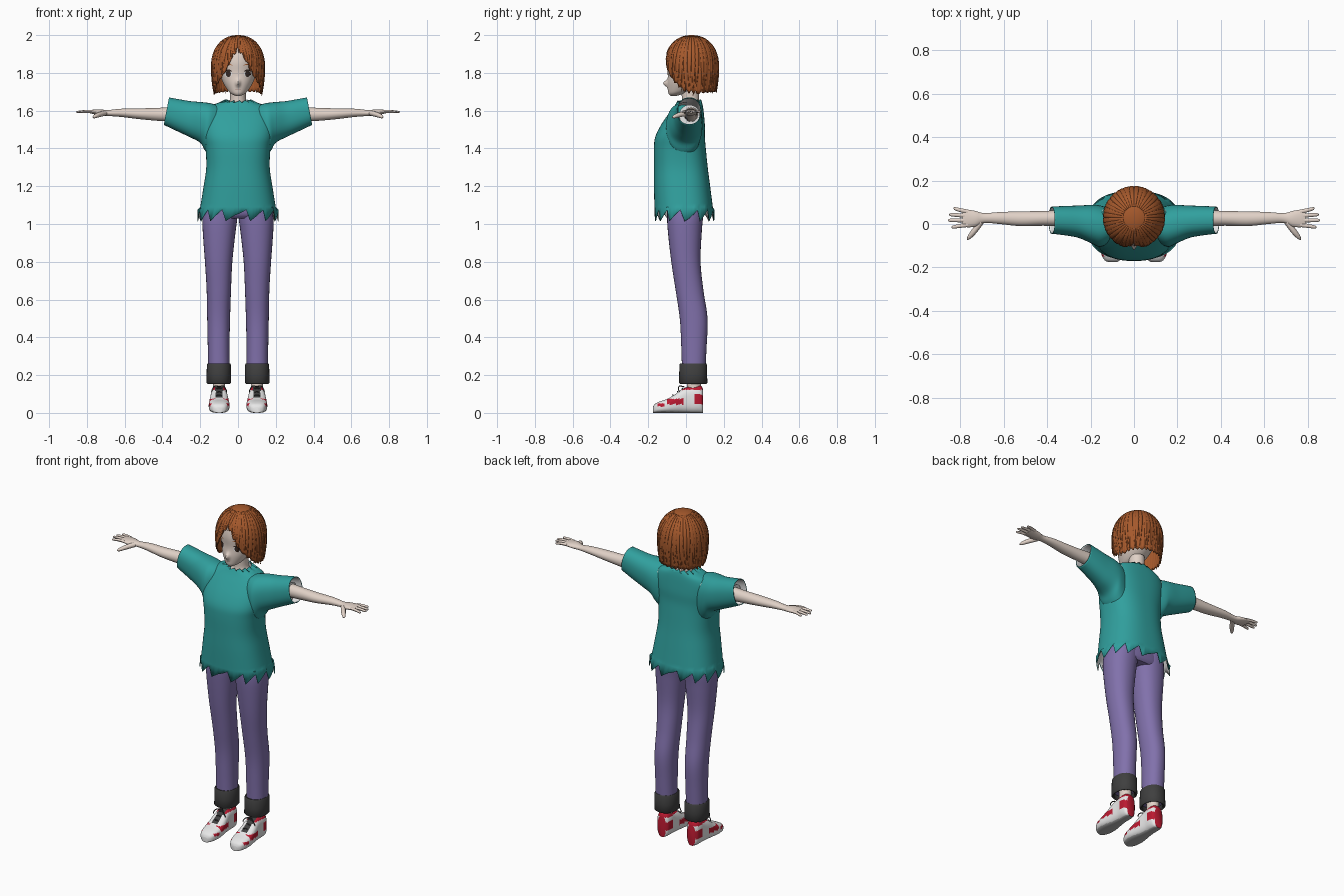
import bpy, bmesh, random
from math import sin, cos, pi, exp
from mathutils import Vector
from mathutils.bvhtree import BVHTree

random.seed(4)
if "Cube" in bpy.data.objects:
    bpy.data.objects.remove(bpy.data.objects["Cube"], do_unlink=True)


def material(name, r, g, b):
    m = bpy.data.materials.new(name)
    m.use_nodes = True
    m.diffuse_color = (r, g, b, 1)
    m.node_tree.nodes["Principled BSDF"].inputs["Base Color"].default_value = (r, g, b, 1)
    return m


SKIN = material("skin", .75, .64, .57)
HAIR = material("auburn hair", .38, .1, .025)
TEAL = material("teal cloth", .03, .35, .34)
PURPLE = material("purple denim", .22, .165, .41)
CHARCOAL = material("charcoal", .05, .05, .05)
WHITE = material("white", .82, .82, .82)
RED = material("red leather", .5, .01, .03)
GREY = material("sole grey", .45, .45, .45)
BROWN = material("dark brown", .04, .025, .02)
LIP = material("lip", .5, .3, .26)


def smooth(rows, n=5):
    """Catmull-Rom subdivision of rows of numbers."""
    out = []
    for i in range(len(rows) - 1):
        quad = [rows[max(i - 1, 0)], rows[i], rows[i + 1], rows[min(i + 2, len(rows) - 1)]]
        for k in range(n):
            t = k / n
            out.append([.5 * (2 * b + (c - a) * t + (2 * a - 5 * b + 4 * c - d) * t * t
                              + (3 * b - a - 3 * c + d) * t ** 3) for a, b, c, d in zip(*quad)])
    return out + [list(rows[-1])]


def oval(centre, u, v, n=32, p=2.0):
    """Superellipse ring around centre with half axes u and v."""
    power = lambda s: (1 if s >= 0 else -1) * abs(s) ** (2 / p)
    return [Vector(centre) + Vector(u) * power(cos(2 * pi * k / n))
            + Vector(v) * power(sin(2 * pi * k / n)) for k in range(n)]


def flat_ring(z, x0, x1, y0, y1, n=32, p=2.0):
    return oval(((x0 + x1) / 2, (y0 + y1) / 2, z), ((x1 - x0) / 2, 0, 0), (0, (y1 - y0) / 2, 0), n, p)


def loft(name, rings, mats, caps=True, closed=True, shell=0, mirror=False, angle=40):
    bm = bmesh.new()
    vs = [[bm.verts.new(p) for p in r] for r in rings]
    n = len(vs[0])
    for a, b in zip(vs, vs[1:]):
        for k in range(n if closed else n - 1):
            j = (k + 1) % n
            bm.faces.new((a[k], a[j], b[j], b[k]))
    if caps:
        bm.faces.new(vs[0][::-1])
        bm.faces.new(vs[-1])
    bmesh.ops.remove_doubles(bm, verts=bm.verts, dist=.00005)
    bmesh.ops.recalc_face_normals(bm, faces=bm.faces)
    mesh = bpy.data.meshes.new(name)
    bm.to_mesh(mesh)
    bm.free()
    ob = bpy.data.objects.new(name, mesh)
    bpy.context.collection.objects.link(ob)
    for m in mats:
        mesh.materials.append(m)
    if shell:
        s = ob.modifiers.new("shell", "SOLIDIFY")
        s.thickness, s.offset = shell, -1
        s.material_offset = len(mats) - 1
    bpy.ops.object.select_all(action="DESELECT")
    ob.select_set(True)
    bpy.context.view_layer.objects.active = ob
    bpy.ops.object.shade_smooth_by_angle(angle=angle * pi / 180)
    if mirror:
        m = ob.modifiers.new("mirror", "MIRROR")
        m.use_mirror_merge = False
    return ob


def tube(name, points, mat, n=10, flat=1.0):
    """Rounded tapering tube through (x, y, z, radius) points, mirrored to both sides."""
    pts = smooth(points, 4)
    rings = []
    for i, (x, y, z, r) in enumerate(pts):
        d = Vector(pts[min(i + 1, len(pts) - 1)][:3]) - Vector(pts[max(i - 1, 0)][:3])
        u = d.cross(Vector((0, 0, 1))).normalized()
        v = d.cross(u).normalized()
        rings.append(oval((x, y, z), u * r, v * r * flat, n))
    return loft(name, rings, [mat], mirror=True)


# Head with a small nose
head_rows = [(1.678, .012, -.082, -.05), (1.69, .036, -.092, -.01), (1.71, .056, -.096, .04),
             (1.75, .08, -.098, .09), (1.8, .098, -.094, .125), (1.86, .105, -.098, .14),
             (1.92, .095, -.085, .13), (1.96, .06, -.05, .09), (1.975, .02, -.01, .05)]
rings = [flat_ring(z, -w, w, a, b, 96) for z, w, a, b in smooth(head_rows)]
for p in (p for r in rings for p in r if p.y < 0):
    p.y -= .024 * exp(-(p.x / .011) ** 2 - ((p.z - 1.745) / .016) ** 2)
head = loft("head", rings, [SKIN])
tree = BVHTree.FromPolygons([v.co for v in head.data.vertices], [f.vertices[:] for f in head.data.polygons])


# Face details, thin plates laid on the head
def face_plate(name, cx, cz, rx, rz, lift, mat, both=True, bend=0):
    rings = []
    for s in (.001, .35, .7, 1):
        ring = []
        for k in range(24):
            x, z = rx * s * cos(k * pi / 12), rz * s * sin(k * pi / 12)
            hit = tree.ray_cast(Vector((cx + x, -1, cz + z - bend * x * x)), Vector((0, 1, 0)))[0]
            ring.append(hit - Vector((0, lift, 0)))
        rings.append(ring)
    ob = loft(name, rings, [mat], caps=False, mirror=both)
    if sum(f.normal.y for f in ob.data.polygons) > 0:
        ob.data.flip_normals()


face_plate("eye_whites", .052, 1.795, .021, .017, .001, WHITE)
face_plate("irises", .051, 1.796, .013, .018, .002, BROWN)
face_plate("eyelashes", .053, 1.815, .024, .004, .003, BROWN, bend=15)
face_plate("eyebrows", .052, 1.845, .022, .0025, .002, HAIR, bend=10)
face_plate("mouth", 0, 1.713, .015, .002, .001, LIP, both=False)

# Neck
loft("neck", [flat_ring(*r) for r in smooth([(1.58, -.08, .08, -.04, .08), (1.625, -.06, .06, -.03, .077),
     (1.65, -.044, .044, -.022, .07), (1.72, -.043, .043, -.025, .07)])], [SKIN])


# Hair: a bob cap with strand ridges, then overlapping pointed locks
def hair_point(a, z, scale=1.0):
    if z > 1.83:
        r = max(0, 1 - ((z - 1.83) / .17) ** 2.2) ** .4545
    else:
        r = 1 - .1 * ((1.83 - z) / .14) ** 2
    return Vector((.141 * sin(a) * r * scale, .03 - .143 * cos(a) * r * scale, z))


HEM = smooth([(0, 1.925), (.25, 1.875), (.5, 1.81), (.75, 1.77), (1, 1.735), (1.3, 1.7),
              (1.7, 1.69), (2.4, 1.7), (3.2, 1.705)])


def hem_height(a):
    a = abs(a)
    for (a0, z0), (a1, z1) in zip(HEM, HEM[1:]):
        if a <= a1:
            return z0 + (z1 - z0) * (a - a0) / (a1 - a0)
    return HEM[-1][1]


columns, levels = 192, 26
jag = [random.uniform(.004, .022) for _ in range(columns // 6 + 1)]
rings = []
for i in range(levels + 1):
    t = i / levels
    ring = []
    for k in range(columns):
        a = -pi + 2 * pi * k / columns
        tip = hem_height(a) + jag[k // 6] * abs((k % 6) - 2.5) / 2.5 - .005
        ridge = 1 + .014 * abs(sin(a * 24)) * min(1, t * 2)
        ring.append(hair_point(a, 2 - (2 - tip) * t * t, ridge))
    rings.append(ring)
loft("hair_cap", rings, [HAIR], caps=False, shell=.006, angle=50)
for i in range(40):
    a = -pi + 2 * pi * (i + .5) / 40
    low, sway = hem_height(a) - random.uniform(-.005, .012), random.uniform(-.06, .06)
    rings = []
    for j in range(13):
        t = j / 12
        z = 1.992 - (1.992 - low) * t ** 1.8
        w = .085 * (1 - t ** 4) + .002
        rings.append([hair_point(a + sway * t + w * s, z, 1.01 + .012 * (1 - s * s)) for s in (-1, -.5, 0, .5, 1)])
    loft("hair_lock", rings, [HAIR], caps=False, closed=False, shell=.003)

# Shirt body with torn hem and collar, pale inside
shirt_rows = [(1.09, .2, -.167, .142), (1.2, .182, -.17, .128), (1.3, .168, -.17, .115),
              (1.4, .172, -.17, .105), (1.46, .183, -.163, .1), (1.52, .188, -.135, .1),
              (1.58, .182, -.095, .095), (1.62, .155, -.065, .09), (1.643, .1, -.05, .085)]
N = 70
rings = [flat_ring(z, -w, w, a, b, N, 2.5) for z, w, a, b in smooth(shirt_rows, 4)]
hem = flat_ring(1.015, -.215, .215, -.166, .152, N, 2.5)
collar = flat_ring(1.648, -.068, .068, -.045, .08, N)
for k in range(N):
    hem[k].z += .06 * (k % 5) / 4
    collar[k].z += .012 * (k % 5) / 4 + .12 * min(collar[k].y, 0)
loft("shirt_body", [hem] + rings + [collar], [TEAL, WHITE], caps=False, shell=.004)

# Sleeves, flaring down into the armpit
sleeve_rows = [(.08, 1.62, .13, 1.34, -.08, .07), (.14, 1.638, .172, 1.385, -.105, .085),
               (.19, 1.645, .2, 1.43, -.09, .088), (.25, 1.65, .26, 1.462, -.064, .085),
               (.31, 1.66, .33, 1.495, -.052, .083), (.365, 1.67, .393, 1.525, -.045, .08)]
rings = [oval(((xt + xb) / 2, (a + b) / 2, (zt + zb) / 2), ((xt - xb) / 2, 0, (zt - zb) / 2),
              (0, (b - a) / 2, 0), 40, 2.3) for xt, zt, xb, zb, a, b in smooth(sleeve_rows)]
loft("sleeves", rings, [TEAL, WHITE], caps=False, shell=.004, mirror=True)
loft("sleeve_linings", [oval((x, .018, 1.577), (0, .054, 0), (0, 0, .054)) for x in (.335, .345)],
     [WHITE], mirror=True)

# Arms and palms
arm_rows = [(.12, 0, .07, 1.54, 1.62), (.3, -.01, .065, 1.54, 1.62), (.42, -.008, .06, 1.546, 1.615),
            (.52, -.01, .058, 1.555, 1.612), (.62, 0, .055, 1.567, 1.61), (.69, .005, .05, 1.572, 1.603),
            (.73, -.012, .06, 1.575, 1.607), (.77, -.015, .066, 1.583, 1.605), (.79, -.01, .064, 1.588, 1.602)]
loft("arms", [oval((x, (a + b) / 2, (c + d) / 2), (0, (b - a) / 2, 0), (0, 0, (d - c) / 2), 24)
              for x, a, b, c, d in smooth(arm_rows)], [SKIN], mirror=True)

# Fingers and thumbs
for name, y0, x1, y1 in (("index", -.004, .84, -.014), ("middle", .017, .856, .017),
                         ("ring", .038, .851, .043), ("little", .056, .832, .071)):
    tube(name + "_fingers", [(.765, y0, 1.595, .01), ((.765 + x1) / 2, (y0 + y1) / 2, 1.596, .009),
                             (x1 - .006, y1, 1.593, .007), (x1, y1, 1.592, .002)], SKIN, flat=.85)
tube("thumbs", [(.705, .01, 1.587, .014), (.738, -.035, 1.578, .013), (.76, -.062, 1.568, .009),
                (.768, -.073, 1.564, .002)], SKIN)

# Trousers
loft("trouser_hips", [flat_ring(z, -w, w, a, b, 40, 2.4) for z, w, a, b in
     smooth([(1.03, .15, -.08, .08), (1.06, .18, -.1, .095), (1.15, .165, -.1, .095), (1.25, .14, -.09, .08)])],
     [PURPLE])
leg_rows = [(1.12, .002, .175, -.098, .1), (1.03, .004, .188, -.1, .09), (.95, .014, .186, -.095, .083),
            (.8, .03, .175, -.078, .077), (.65, .037, .166, -.055, .092), (.5, .042, .163, -.033, .114),
            (.35, .045, .16, -.025, .109), (.18, .045, .158, -.02, .1)]
loft("trouser_legs", [flat_ring(*r, 32, 2.2) for r in smooth(leg_rows)], [PURPLE], mirror=True)

# Rolled cuffs: inner wall, rounded rims, outer wall
cuff = [flat_ring(z, .036 + d, .167 - d, -.037 + d, .113 - d, 32, 2.2) for z, d in
        ((.19, .016), (.158, .014), (.154, .006), (.16, 0), (.205, .001), (.255, .002), (.262, .006), (.258, .02))]
loft("trouser_cuffs", cuff, [CHARCOAL], mirror=True, angle=60)

# Ankles
loft("ankles", [flat_ring(z, .1 - w, .1 + w, .005, .08) for z, w in ((.08, .034), (.14, .032), (.24, .036))],
     [SKIN], mirror=True)

# High-top shoes, panels coloured by position
shoe_rows = [(-.176, .018, .03), (-.166, .036, .046), (-.14, .05, .06), (-.1, .055, .074), (-.06, .052, .097),
             (-.02, .047, .126), (.02, .043, .141), (.055, .043, .147), (.08, .038, .143), (.091, .026, .125)]
shoe = loft("shoes", [oval((.1, y, h / 2), (w, 0, 0), (0, 0, h / 2), 56, 2.9) for y, w, h in smooth(shoe_rows, 6)],
            [WHITE, RED, CHARCOAL, GREY], mirror=True, angle=50)
for f in shoe.data.polygons:
    c, side = f.center, abs(f.center.x - .1)
    if f.normal.z < -.8:
        f.material_index = 3
    elif side < .02 and -.085 < c.y < .03 and c.z > .06:
        f.material_index = 2
    elif c.z > .122 or (c.y > .045 and .045 < c.z < .095) or (-.1 < c.y < -.01 and .045 < c.z < .075):
        f.material_index = 1
    elif -.15 < c.y < -.115 and .035 < c.z < .05:
        f.material_index = 1

# Laces and bow loops
for y, z in ((-.07, .093), (-.045, .11), (-.02, .128)):
    tube("laces", [(.07, y + .008, z - .012, .003), (.1, y, z + .003, .003), (.13, y + .008, z - .012, .003)],
         CHARCOAL, 6)
for s in (-1, 1):
    tube("lace_loops", [(.1, -.01, .138, .003), (.1 + s * .022, -.035, .142, .003),
                        (.1 + s * .036, -.04, .125, .003), (.1 + s * .04, -.035, .11, .002)], CHARCOAL, 6)
